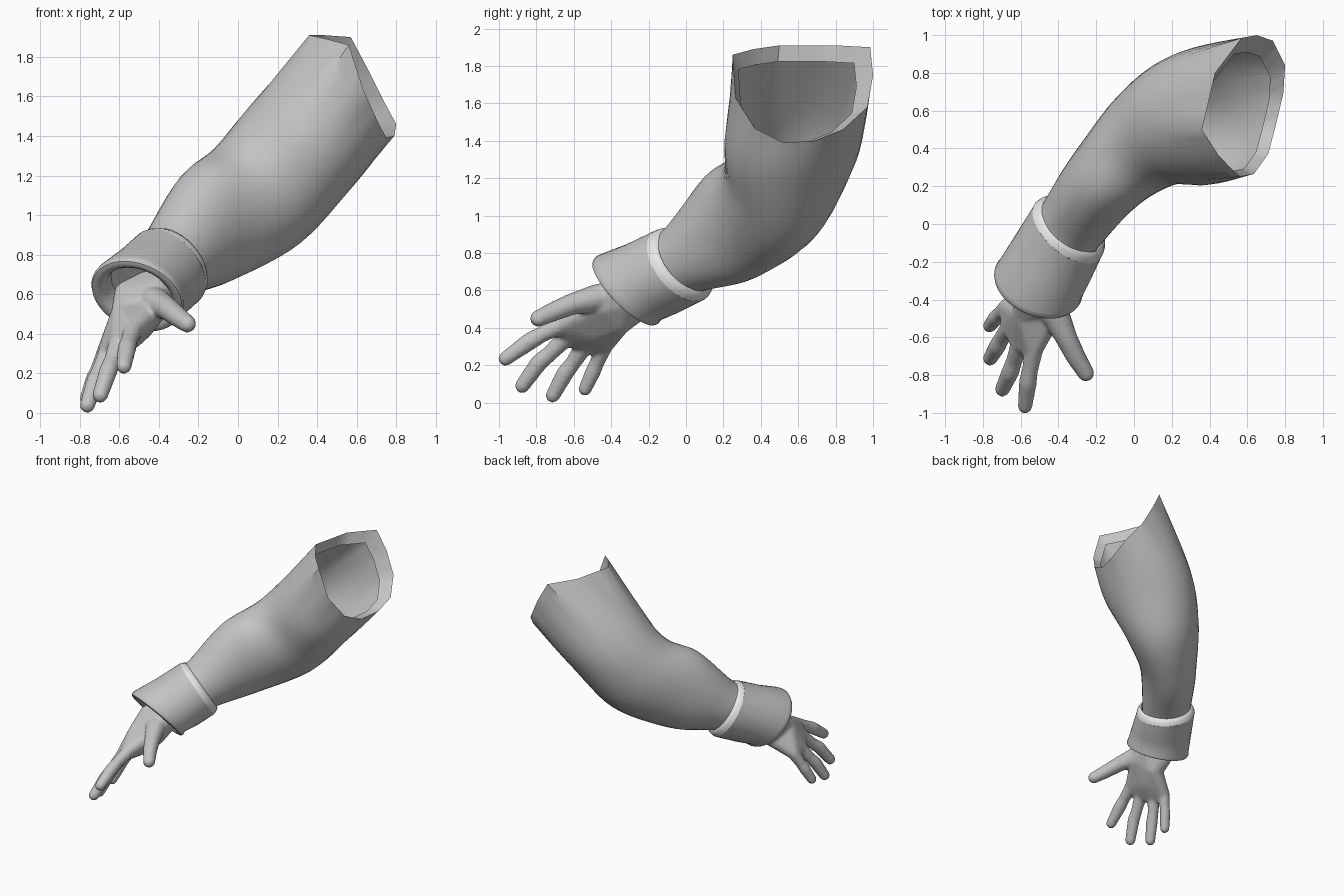
import bpy, bmesh
from math import sin, cos, tau, radians
from mathutils import Vector, Matrix

cube = bpy.data.objects.get("Cube")
if cube:
    bpy.data.objects.remove(cube, do_unlink=True)

SEG = 36


def material(name, value):
    m = bpy.data.materials.new(name)
    m.use_nodes = True
    color = (value, value, value, 1)
    m.diffuse_color = color
    m.node_tree.nodes["Principled BSDF"].inputs["Base Color"].default_value = color
    return m


grey = material("cloth_grey", 0.55)
light = material("light_trim", 0.85)


def add_object(name, bm, mat):
    mesh = bpy.data.meshes.new(name)
    bm.to_mesh(mesh)
    bm.free()
    obj = bpy.data.objects.new(name, mesh)
    bpy.context.collection.objects.link(obj)
    mesh.materials.append(mat)
    bpy.ops.object.select_all(action='DESELECT')
    obj.select_set(True)
    bpy.context.view_layer.objects.active = obj
    bpy.ops.object.shade_smooth_by_angle(angle=radians(40))
    return obj


def catmull(a, b, c, d, t):
    return 0.5 * (2 * b + (c - a) * t + (2 * a - 5 * b + 4 * c - d) * t * t
                  + (3 * b - a - 3 * c + d) * t ** 3)


def ring(center, axis, ru, rv):
    """Ellipse around an axis, beginning at its horizontal side."""
    t = Vector(axis).normalized()
    u = t.cross(Vector((0, 0, 1))).normalized()
    v = u.cross(t)
    return [Vector(center) + u * ru * cos(tau * i / SEG) + v * rv * sin(tau * i / SEG)
            for i in range(SEG)]


def closed_polyline(points):
    pts, per = [Vector(p) for p in points], SEG // len(points)
    return [a.lerp(b, k / per) for a, b in zip(pts, pts[1:] + pts[:1]) for k in range(per)]


def smooth_rings(rings, steps):
    out, last = [], len(rings) - 1
    for i in range(last):
        quad = [rings[max(i - 1, 0)], rings[i], rings[i + 1], rings[min(i + 2, last)]]
        for k in range(steps):
            out.append([catmull(*p, k / steps) for p in zip(*quad)])
    return out + [rings[-1]]


def loft(rings, cap_end=False):
    bm = bmesh.new()
    loops = [[bm.verts.new(p) for p in r] for r in rings]
    for a, b in zip(loops, loops[1:]):
        for i in range(SEG):
            j = (i + 1) % SEG
            bm.faces.new((a[i], a[j], b[j], b[i]))
    if cap_end:
        bm.faces.new(loops[-1])
    bmesh.ops.recalc_face_normals(bm, faces=bm.faces)
    return bm


# Sleeve: bent open skin with an angular hem turned inwards
rim = closed_polyline([
    (.635, .265, 1.63), (.56, .25, 1.86), (.45, .36, 1.89), (.36, .50, 1.91),
    (.43, .80, 1.91), (.57, .985, 1.90), (.65, 1.0, 1.75), (.735, .97, 1.58),
    (.80, .84, 1.46), (.79, .69, 1.40), (.75, .52, 1.39), (.71, .37, 1.465)])
wrist_axis = Vector((.30, .34, .28)).normalized()
outer = smooth_rings([
    ring((-.38, -.09, .73), wrist_axis, .185, .19),
    ring((-.32, .015, .775), wrist_axis, .19, .205),
    ring((-.14, .245, .945), (.5, .7, .4), .22, .31),
    ring((.10, .465, 1.10), (.6, .4, .6), .285, .33),
    ring((.33, .56, 1.36), (.57, .15, .75), .36, .33),
    rim], 6)
middle = sum(rim, Vector()) / SEG
hem = [middle + (p - middle) * 0.84 + Vector((-.05, -.03, -.05)) for p in rim]
add_object("sleeve", loft(outer + [hem]), grey)

# Cuff: flared tube with a thick lip rolled in towards the wrist
end_axis = Vector((.18, .42, .41)).normalized()
start, end = Vector((-.35, -.035, .735)), Vector((-.51, -.325, .592))


def lip(offset, radius):
    return ring(end + end_axis * offset, end_axis, radius, radius)


cuff_rings = [
    ring(start, wrist_axis, .226, .228),
    ring(start.lerp(end, .5), (.24, .39, .34), .232, .232),
    lip(.035, .240), lip(.012, .245), lip(-.004, .238), lip(-.010, .222),
    lip(-.006, .200), lip(.010, .182), lip(.035, .172), lip(.09, .165)]
add_object("cuff", loft(cuff_rings, True), grey)

# Pale sloped band between sleeve and cuff
band_rings = [ring(start + wrist_axis * d, wrist_axis, r, r)
              for d, r in ((.052, .19), (.047, .205), (.025, .22), (0, .227))]
add_object("cuff_band", loft(band_rings), light)


# Hand: hulls around spheres, fused into one smooth skin
def hull(target, balls):
    bm = bmesh.new()
    for (*pos, r) in balls:
        bmesh.ops.create_icosphere(bm, subdivisions=2, radius=r,
                                   matrix=Matrix.Translation(pos))
    bmesh.ops.delete(bm, geom=bm.edges[:] + bm.faces[:], context='EDGES_FACES')
    bmesh.ops.convex_hull(bm, input=bm.verts[:])
    loose = [v for v in bm.verts if not v.link_faces]
    bmesh.ops.delete(bm, geom=loose, context='VERTS')
    bmesh.ops.recalc_face_normals(bm, faces=bm.faces)
    temp = bpy.data.meshes.new("temp")
    bm.to_mesh(temp)
    bm.free()
    target.from_mesh(temp)
    bpy.data.meshes.remove(temp)


# Index to little finger, each from knuckle to tip
fingers = [
    [(-.53, -.66, .42, .052), (-.55, -.77, .365, .044), (-.562, -.84, .325, .049),
     (-.577, -.965, .235, .040)],
    [(-.60, -.63, .36, .053), (-.635, -.725, .265, .044), (-.655, -.785, .215, .048),
     (-.697, -.875, .09, .041)],
    [(-.655, -.54, .31, .051), (-.70, -.605, .21, .043), (-.722, -.645, .16, .047),
     (-.762, -.712, .038, .040)],
    [(-.67, -.44, .30, .048), (-.71, -.475, .215, .040), (-.73, -.495, .17, .043),
     (-.765, -.54, .072, .037)]]
thumb = [(-.42, -.47, .56, .078), (-.36, -.60, .53, .060),
         (-.31, -.70, .49, .054), (-.255, -.79, .45, .046)]
wrist = [(-.41, -.38, .61, .08), (-.515, -.28, .50, .08),
         (-.56, -.36, .60, .07), (-.42, -.31, .55, .07)]
forearm = [(-.38, -.27, .68, .08), (-.44, -.20, .62, .08)]
palm = [(-.59, -.48, .50, .055), (-.43, -.45, .52, .07),
        (-.50, -.36, .43, .07), (-.54, -.48, .38, .06)]

hand = bmesh.new()
hull(hand, forearm + wrist)
hull(hand, wrist + palm)
hull(hand, palm + [f[0] for f in fingers])
for chain in fingers + [thumb]:
    for pair in zip(chain, chain[1:]):
        hull(hand, pair)
hand_obj = add_object("hand", hand, grey)
remesh = hand_obj.modifiers.new("fuse", 'REMESH')
remesh.mode = 'VOXEL'
remesh.voxel_size = 0.011
remesh.use_smooth_shade = True
soften = hand_obj.modifiers.new("soften", 'SMOOTH')
soften.factor = 0.5
soften.iterations = 6
